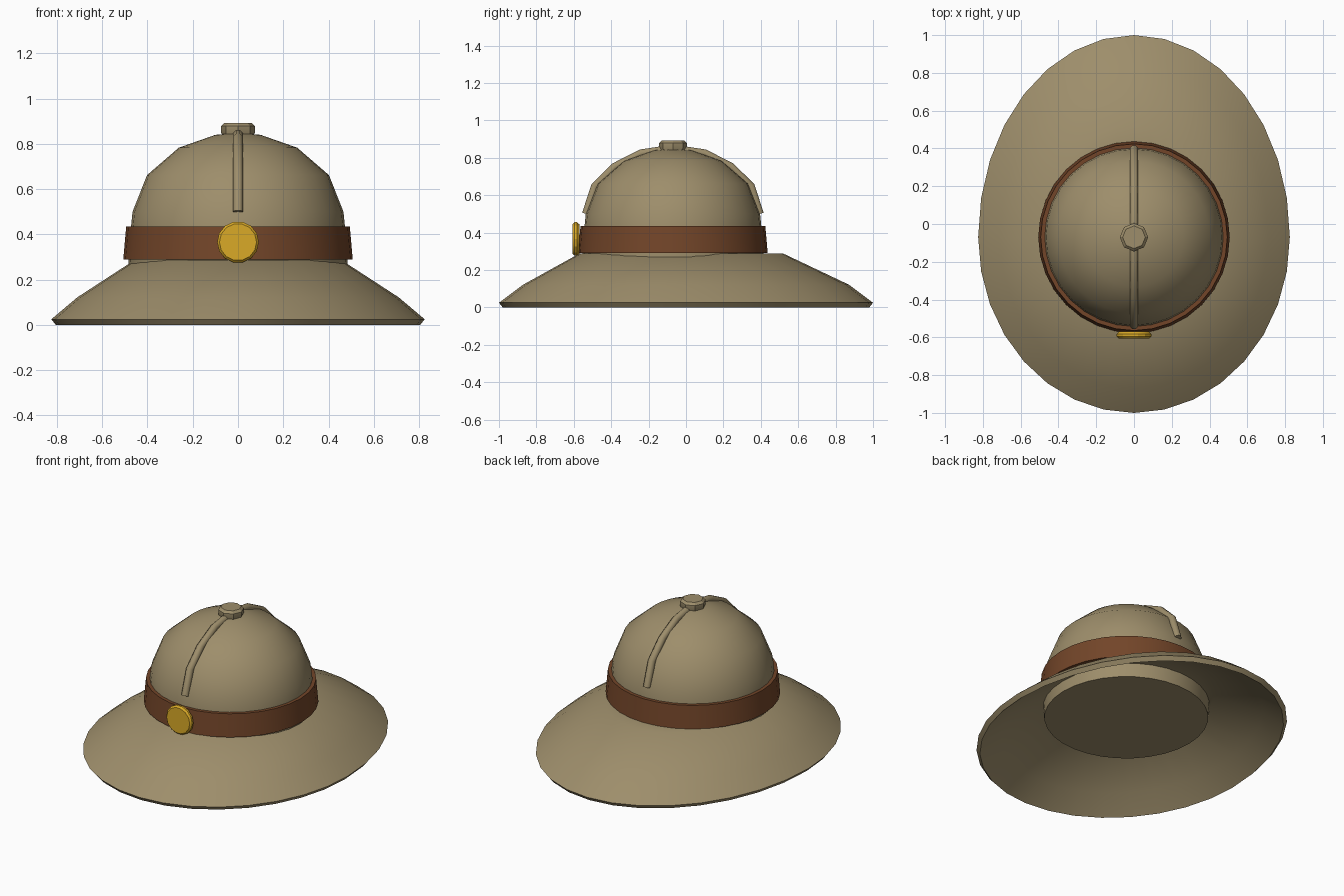
import bpy, bmesh, math
from mathutils import Matrix, Vector

cube = bpy.data.objects.get("Cube")
if cube:
    bpy.data.objects.remove(cube, do_unlink=True)

CROWN_Y = -0.07


def material(name, rgb):
    m = bpy.data.materials.new(name)
    m.use_nodes = True
    m.diffuse_color = (*rgb, 1)
    m.node_tree.nodes["Principled BSDF"].inputs["Base Color"].default_value = (*rgb, 1)
    return m


khaki = material("khaki cloth", (0.34, 0.27, 0.147))
leather = material("brown leather", (0.17, 0.06, 0.022))
gold = material("gold metal", (0.70, 0.40, 0.02))


def add_object(name, bm, mat, angle):
    bmesh.ops.recalc_face_normals(bm, faces=bm.faces)
    me = bpy.data.meshes.new(name)
    bm.to_mesh(me)
    bm.free()
    me.materials.append(mat)
    ob = bpy.data.objects.new(name, me)
    bpy.context.collection.objects.link(ob)
    bpy.ops.object.select_all(action='DESELECT')
    ob.select_set(True)
    bpy.context.view_layer.objects.active = ob
    bpy.ops.object.shade_smooth_by_angle(angle=math.radians(angle))


def bridge(bm, loops, closed=False):
    """Join successive vertex loops; cap the ends unless the strip closes on itself."""
    pairs = list(zip(loops, loops[1:]))
    if closed:
        pairs.append((loops[-1], loops[0]))
    else:
        bm.faces.new(loops[0])
        bm.faces.new(loops[-1])
    for lo, hi in pairs:
        for i in range(len(lo)):
            j = (i + 1) % len(lo)
            bm.faces.new((lo[i], lo[j], hi[j], hi[i]))


def lathe(name, rings, mat, sides=32, closed=False, matrix=None, smooth=35):
    """Rings are (side radius, front radius, back radius, height)."""
    bm = bmesh.new()
    loops = []
    for rx, front, back, z in rings:
        loop = []
        for i in range(sides):
            a = 2 * math.pi * i / sides
            s = math.sin(a)
            loop.append(bm.verts.new((rx * math.cos(a), s * (back if s > 0 else front), z)))
        loops.append(loop)
    bridge(bm, loops, closed)
    bm.transform(matrix or Matrix.Translation((0, CROWN_Y, 0)))
    add_object(name, bm, mat, smooth)


def round_rings(profile):
    return [(r, r, r, z) for r, z in profile]


# Wide brim, longer at the back
lathe("brim", [
    (0.44, 0.44, 0.44, 0.288), (0.455, 0.50, 0.59, 0.288),
    (0.71, 0.80, 0.94, 0.122), (0.825, 0.93, 1.07, 0.025),
    (0.805, 0.91, 1.05, 0.0), (0.69, 0.78, 0.92, 0.095),
    (0.455, 0.49, 0.57, 0.255), (0.44, 0.44, 0.44, 0.26)], khaki, closed=True)

# Domed crown with a closed base below the brim
lathe("crown", round_rings([
    (0.476, 0.172), (0.485, 0.27), (0.474, 0.42), (0.466, 0.50),
    (0.402, 0.662), (0.262, 0.783), (0.10, 0.84), (0.01, 0.848)]), khaki)

# Leather hat band
lathe("hat_band", round_rings([
    (0.46, 0.435), (0.494, 0.435), (0.507, 0.29), (0.46, 0.29)]), leather, closed=True)

# Top button
lathe("top_button", round_rings([
    (0.068, 0.835), (0.075, 0.85), (0.075, 0.878), (0.06, 0.892)]),
    khaki, sides=8, smooth=25)

# Front badge disc
lathe("badge", round_rings([
    (0.08, 0.0), (0.092, 0.012), (0.092, 0.025), (0.082, 0.036)]), gold, sides=14, smooth=25,
    matrix=Matrix.Translation((0, -0.57, 0.366)) @ Matrix.Rotation(math.pi / 2, 4, 'X'))

# Seam ridge running front to back over the crown
half = [(0.465, 0.50), (0.417, 0.648), (0.31, 0.753), (0.17, 0.824), (0.05, 0.842)]
path = [(-y, z) for y, z in half] + half[::-1]
bm = bmesh.new()
sections = []
for k, (y, z) in enumerate(path):
    a, b = path[max(k - 1, 0)], path[min(k + 1, len(path) - 1)]
    t = Vector((0, b[0] - a[0], b[1] - a[1])).normalized()
    n = Vector((0, -t.z, t.y))
    centre = Vector((0, y + CROWN_Y, z))
    sections.append([bm.verts.new(centre + 0.023 * (math.cos(u) * Vector((1, 0, 0)) + math.sin(u) * n))
                     for u in (math.pi * (2 * i + 1) / 8 for i in range(8))])
bridge(bm, sections)
add_object("seam_ridge", bm, khaki, 50)
